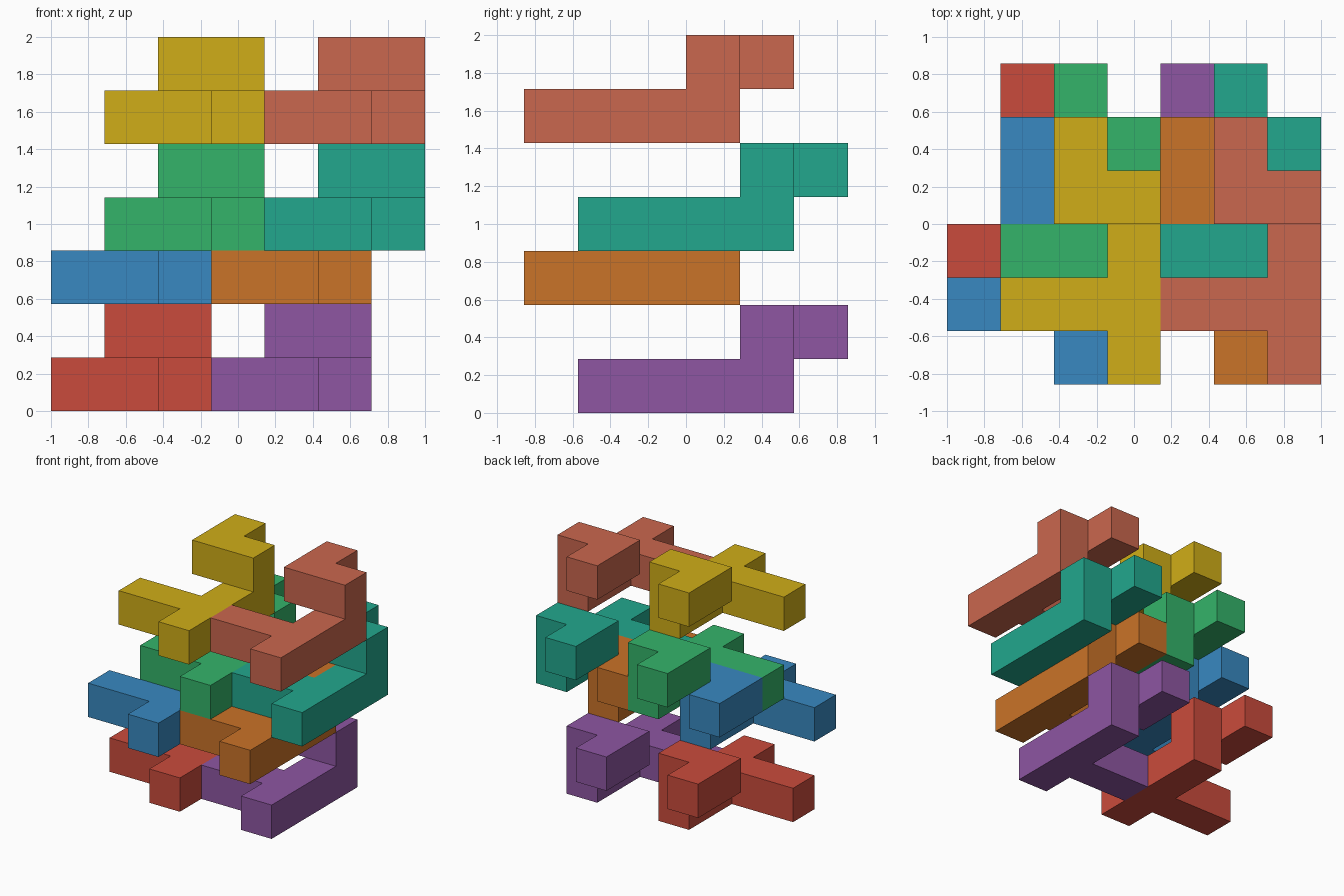
import bpy, bmesh
from mathutils import Vector

if "Cube" in bpy.data.objects:
    bpy.data.objects.remove(bpy.data.objects["Cube"])

U = 2 / 7  # edge of one unit cube

# One puzzle piece as unit cells: long bar, side arm, raised hook
PIECE = ([(2, y, 0) for y in range(4)]
         + [(0, 1, 0), (1, 1, 0)]
         + [(2, 3, 1), (1, 3, 1), (1, 4, 1)])
ORIGIN = Vector((-3.5, -3, 0))


def linear(c):
    c /= 255
    return c / 12.92 if c <= 0.04045 else ((c + 0.055) / 1.055) ** 2.4


def make_piece(name, offset, rgb):
    bm = bmesh.new()
    filled = set(PIECE)
    # Outer skin: one quad wherever a cell meets empty space
    for cell in PIECE:
        for axis in range(3):
            for side in (0, 1):
                near = list(cell)
                near[axis] += 2 * side - 1
                if tuple(near) in filled:
                    continue
                b, c = (axis + 1) % 3, (axis + 2) % 3
                quad = []
                for s, t in ((0, 0), (1, 0), (1, 1), (0, 1)):
                    p = Vector(cell)
                    p[axis] += side
                    p[b] += s
                    p[c] += t
                    quad.append(bm.verts.new((p + Vector(offset) + ORIGIN) * U))
                bm.faces.new(quad if side else quad[::-1])
    bmesh.ops.remove_doubles(bm, verts=bm.verts, dist=1e-4)
    # Merge coplanar quads into clean flat faces
    bmesh.ops.dissolve_limit(bm, angle_limit=0.01, verts=bm.verts, edges=bm.edges)
    bmesh.ops.recalc_face_normals(bm, faces=bm.faces)
    mesh = bpy.data.meshes.new(name)
    bm.to_mesh(mesh)
    bm.free()
    mat = bpy.data.materials.new(name)
    mat.diffuse_color = (*map(linear, rgb), 1)
    mat.use_nodes = True
    mat.node_tree.nodes["Principled BSDF"].inputs["Base Color"].default_value = mat.diffuse_color
    mesh.materials.append(mat)
    bpy.context.collection.objects.link(bpy.data.objects.new(name, mesh))


# Interlocking pieces, layer by layer: name, cell offset, colour
for name, offset, rgb in (
        ("red_piece", (0, 1, 0), (202, 75, 60)),
        ("purple_piece", (3, 1, 0), (142, 86, 162)),
        ("blue_piece", (0, 0, 2), (56, 137, 193)),
        ("orange_piece", (3, 0, 2), (202, 115, 40)),
        ("green_piece", (1, 1, 3), (52, 180, 106)),
        ("teal_piece", (4, 1, 3), (34, 167, 141)),
        ("yellow_piece", (1, 0, 5), (208, 174, 24)),
        ("coral_piece", (4, 0, 5), (202, 103, 78))):
    make_piece(name, offset, rgb)
